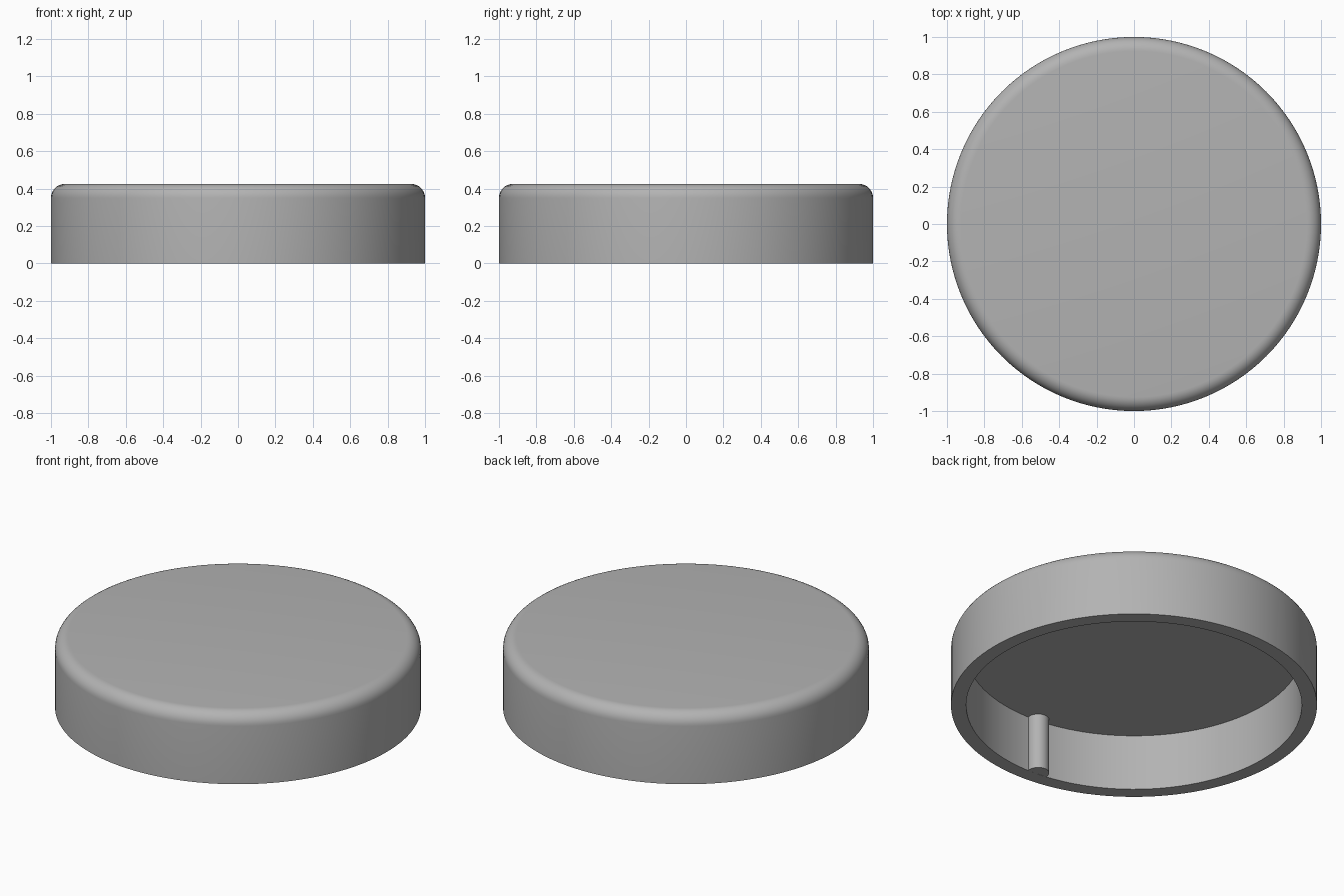
import bpy, bmesh, math
from mathutils import Matrix

if "Cube" in bpy.data.objects:
    bpy.data.objects.remove(bpy.data.objects["Cube"])

R, H = 1.0, 0.425            # outer radius and height
R_IN, CEIL = 0.917, 0.337    # cavity radius and depth
FILLET, SEG = 0.075, 128

grey = bpy.data.materials.new("mid_grey")
grey.diffuse_color = (0.45, 0.45, 0.45, 1)
grey.use_nodes = True
grey.node_tree.nodes["Principled BSDF"].inputs["Base Color"].default_value = grey.diffuse_color


def make_object(name, bm):
    bmesh.ops.recalc_face_normals(bm, faces=bm.faces)
    mesh = bpy.data.meshes.new(name)
    bm.to_mesh(mesh)
    bm.free()
    mesh.materials.append(grey)
    obj = bpy.data.objects.new(name, mesh)
    bpy.context.collection.objects.link(obj)
    bpy.ops.object.select_all(action='DESELECT')
    obj.select_set(True)
    bpy.context.view_layer.objects.active = obj
    bpy.ops.object.shade_smooth_by_angle(angle=math.radians(30))
    return obj


# Cap shell: hollow profile with a rounded top edge, closed by two flat discs
profile = [(R_IN, CEIL), (R_IN, 0), (R, 0)]
for i in range(9):
    a = math.radians(90 * i / 8)
    profile.append((R - FILLET + FILLET * math.cos(a), H - FILLET + FILLET * math.sin(a)))
bm = bmesh.new()
rings = [[bm.verts.new((r * math.cos(2 * math.pi * k / SEG), r * math.sin(2 * math.pi * k / SEG), z))
          for k in range(SEG)] for r, z in profile]
for lo, hi in zip(rings, rings[1:]):
    for k in range(SEG):
        n = (k + 1) % SEG
        bm.faces.new((lo[k], lo[n], hi[n], hi[k]))
bm.faces.new(rings[0])
bm.faces.new(rings[-1])
make_object("cap_shell", bm)

# Locating rib: round key rising along the inside wall
d, r = 0.905, 0.06
half = math.acos((d * d + r * r - R_IN * R_IN) / (2 * d * r))
outline = [(d - r * math.cos(t), r * math.sin(t))
           for t in (half * (i / 12 - 1) for i in range(25))]
outline.append((R_IN, 0))
bm = bmesh.new()
base = bm.faces.new([bm.verts.new((x, y, 0)) for x, y in outline])
top = bmesh.ops.extrude_face_region(bm, geom=[base], use_keep_orig=True)
bmesh.ops.translate(bm, vec=(0, 0, CEIL),
                    verts=[v for v in top["geom"] if isinstance(v, bmesh.types.BMVert)])
bm.transform(Matrix.Rotation(math.atan2(-0.90, -0.073), 4, 'Z'))
make_object("locating_rib", bm)
